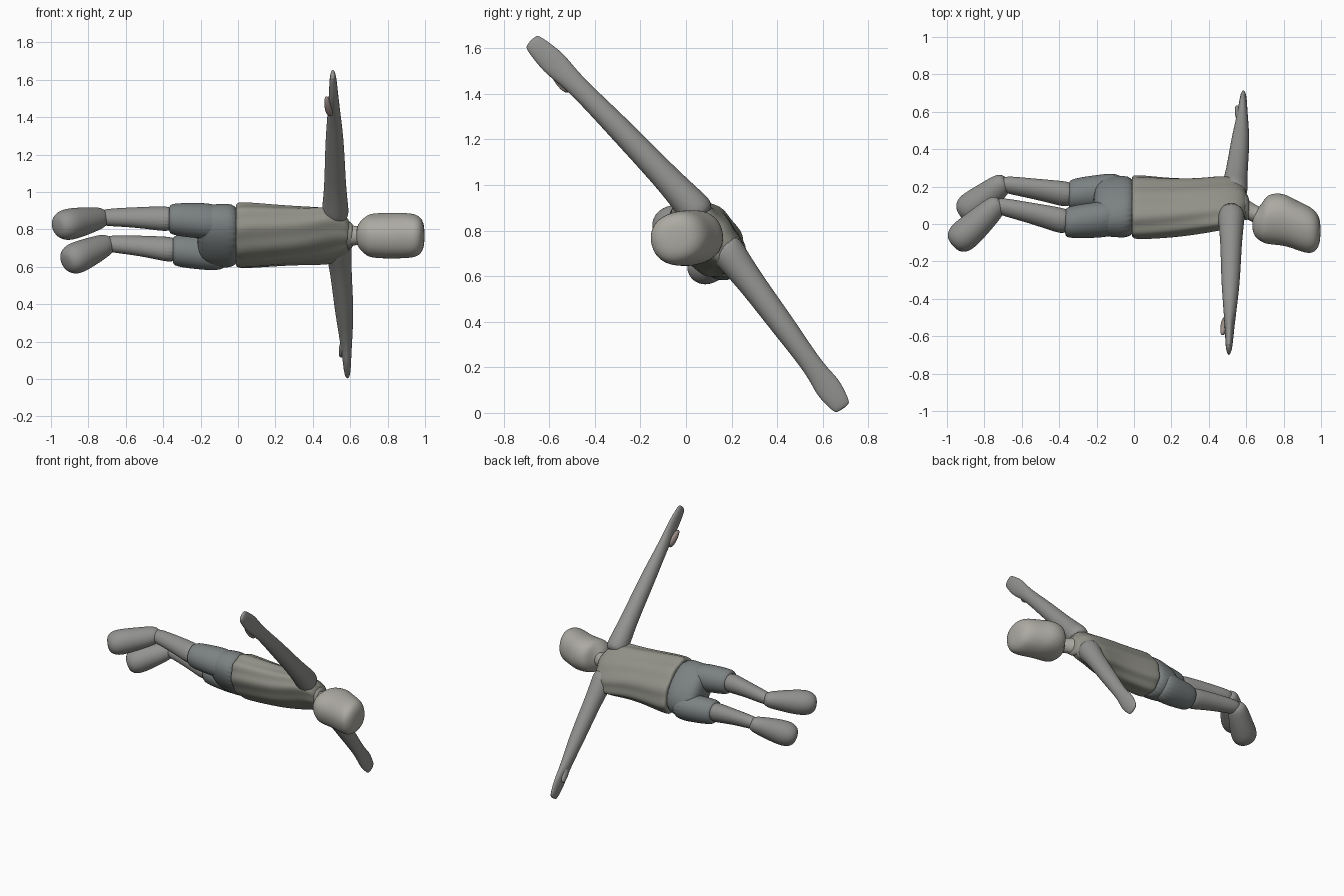
import bpy, bmesh, math
from mathutils import Vector

SIDE = Vector((0, -0.67, 0.74))  # across the shoulders
X = Vector((1, 0, 0))
UP = Vector((0, -0.24, 0.97))    # turned frame of the head


def material(name, rgb):
    m = bpy.data.materials.new(name)
    m.diffuse_color = (*rgb, 1)
    return m


SKIN = material("grey skin", (0.29, 0.29, 0.28))
PALE = material("pale head", (0.41, 0.40, 0.36))
SHIRT = material("olive shirt", (0.29, 0.29, 0.25))
SHORTS = material("dark shorts", (0.20, 0.22, 0.22))
PINK = material("thumb pink", (0.33, 0.27, 0.25))


def loft(name, rings, mat, u_ref, axis=None, sides=20, ripple=0.0, square=2.0):
    """Skin a row of (centre, half size u, half size v) rings."""
    bm = bmesh.new()
    loops = []
    last = len(rings) - 1
    for i, (p, ru, rv) in enumerate(rings):
        t = axis or (rings[min(i + 1, last)][0] - rings[max(i - 1, 0)][0]).normalized()
        v = t.cross(u_ref).normalized()
        u = v.cross(t).normalized()
        loop = []
        for k in range(sides):
            a = math.tau * k / sides
            c, s = math.cos(a), math.sin(a)
            c = math.copysign(abs(c) ** (2 / square), c)
            s = math.copysign(abs(s) ** (2 / square), s)
            f = 1 + ripple * math.sin(9 * a + i / 2)
            loop.append(bm.verts.new(p + u * ru * c * f + v * rv * s * f))
        loops.append(loop)
    for a, b in zip(loops, loops[1:]):
        for k in range(sides):
            n = (k + 1) % sides
            bm.faces.new((a[k], a[n], b[n], b[k]))
    bm.faces.new(loops[0])
    bm.faces.new(loops[-1])
    bmesh.ops.recalc_face_normals(bm, faces=bm.faces)
    for f in bm.faces:
        f.smooth = True
    me = bpy.data.meshes.new(name)
    bm.to_mesh(me)
    bm.free()
    me.materials.append(mat)
    ob = bpy.data.objects.new(name, me)
    bpy.context.collection.objects.link(ob)
    sub = ob.modifiers.new("smooth", 'SUBSURF')
    sub.levels = sub.render_levels = 2


def trunk(name, profile, mat, u_ref, **options):
    """Loft along x; the profile holds (x, y, half size u, half size v)."""
    loft(name, [(Vector((x, y, 0.767)), u, v) for x, y, u, v in profile],
         mat, u_ref, axis=X, **options)


def limb(name, start, mid, end, profile, mat, u_ref, **options):
    """Loft along a curve through three points; the profile holds (t, u, v)."""
    a, m, b = Vector(start), Vector(mid), Vector(end)
    c = 2 * m - (a + b) / 2
    loft(name, [(a * (1 - t) ** 2 + c * 2 * t * (1 - t) + b * t * t, u, v)
                for t, u, v in profile], mat, u_ref, **options)


# shirt with long folds, open collar and bare neck
trunk("shirt", [
    (-0.012, 0.092, 0.18, 0.12), (-0.01, 0.092, 0.20, 0.14), (0.06, 0.09, 0.20, 0.138),
    (0.20, 0.088, 0.186, 0.13), (0.32, 0.095, 0.178, 0.124), (0.42, 0.108, 0.182, 0.11),
    (0.50, 0.118, 0.185, 0.096), (0.56, 0.118, 0.15, 0.085), (0.61, 0.10, 0.075, 0.06)],
    SHIRT, SIDE, sides=48, ripple=0.03)
trunk("collar", [(0.57, 0.11, 0.095, 0.075), (0.605, 0.09, 0.082, 0.066),
                 (0.618, 0.08, 0.055, 0.05)], SHIRT, SIDE)
trunk("neck", [(0.55, 0.11, 0.075, 0.07), (0.60, 0.085, 0.057, 0.055),
               (0.64, 0.055, 0.05, 0.05), (0.70, 0.035, 0.05, 0.05)], PALE, SIDE)

# head: chin, bulging back of the head, tilted crown
trunk("head", [
    (0.632, 0.005, 0.03, 0.035), (0.645, 0, 0.07, 0.07), (0.685, 0.005, 0.105, 0.102),
    (0.71, 0.027, 0.117, 0.136), (0.80, 0.027, 0.121, 0.142), (0.86, -0.003, 0.121, 0.132),
    (0.94, -0.034, 0.118, 0.13), (0.98, -0.04, 0.098, 0.1), (0.998, -0.036, 0.05, 0.05)],
    PALE, UP, sides=24, square=2.2)

# hips of the shorts
trunk("shorts_hips", [(0.02, 0.092, 0.19, 0.13), (-0.08, 0.093, 0.194, 0.131),
                      (-0.17, 0.093, 0.19, 0.118), (-0.22, 0.09, 0.15, 0.08)],
      SHORTS, SIDE, sides=28, square=2.2)

# legs: the second repeats the first, moved across the body
shorts_profile = [(0, 0.092, 0.108), (0.5, 0.093, 0.1), (0.97, 0.087, 0.087), (1, 0.065, 0.065)]
leg_profile = [(0, 0.07, 0.074), (0.25, 0.061, 0.069), (0.5, 0.052, 0.06),
               (0.75, 0.047, 0.053), (1, 0.04, 0.045)]
shoe_profile = [(0, 0.025, 0.03), (0.06, 0.052, 0.058), (0.26, 0.065, 0.072),
                (0.5, 0.079, 0.079), (0.74, 0.087, 0.088), (0.9, 0.076, 0.08), (1, 0.04, 0.045)]
for side, knee, ankle, toe in (
        ("upper", Vector(), Vector(), Vector()),
        ("lower", Vector((0.02, 0.147, -0.168)), Vector((0.03, 0.112, -0.137)),
         Vector((0.045, 0.162, -0.193)))):
    hip_point, thigh, hem, calf_top, calf, heel_in, heel, arch, tip = (
        Vector(p) for p in (
            (-0.06, 0.035, 0.838), (-0.22, 0.02, 0.848), (-0.37, 0.008, 0.855),
            (-0.33, 0.003, 0.853), (-0.54, 0.056, 0.864), (-0.76, 0.105, 0.863),
            (-0.71, 0.125, 0.87), (-0.84, 0, 0.84), (-0.97, -0.115, 0.815)))
    limb(side + "_shorts_leg", hip_point + knee, thigh + knee, hem + knee,
         shorts_profile, SHORTS, SIDE, axis=X)
    limb(side + "_leg", calf_top + knee, calf + (knee + ankle) / 2, heel_in + ankle,
         leg_profile, SKIN, SIDE)
    limb(side + "_shoe", heel + ankle, arch + (ankle + toe) / 2, tip + toe,
         shoe_profile, SKIN, SIDE)

# spread arms share one profile that tapers to a flat hand
arm_profile = [(0, 0.077, 0.082), (0.1, 0.07, 0.073), (0.24, 0.058, 0.06), (0.5, 0.052, 0.055),
               (0.65, 0.042, 0.048), (0.78, 0.031, 0.046), (0.86, 0.025, 0.058),
               (0.91, 0.022, 0.056), (0.98, 0.017, 0.044), (1, 0.008, 0.034)]
limb("upper_arm_and_hand", (0.52, 0.08, 0.85), (0.517, -0.28, 1.235), (0.507, -0.682, 1.635),
     arm_profile, SKIN, X)
limb("lower_arm_and_hand", (0.53, 0.15, 0.75), (0.566, 0.42, 0.392), (0.585, 0.69, 0.018),
     arm_profile, SKIN, X)
thumb_profile = [(0, 0.02, 0.03), (0.4, 0.024, 0.032), (0.8, 0.016, 0.022), (1, 0.007, 0.01)]
limb("upper_thumb", (0.495, -0.50, 1.415), (0.482, -0.55, 1.46), (0.472, -0.59, 1.51),
     thumb_profile, PINK, X, sides=12)
limb("lower_thumb", (0.567, 0.56, 0.20), (0.56, 0.595, 0.155), (0.548, 0.63, 0.12),
     thumb_profile, SKIN, X, sides=12)
